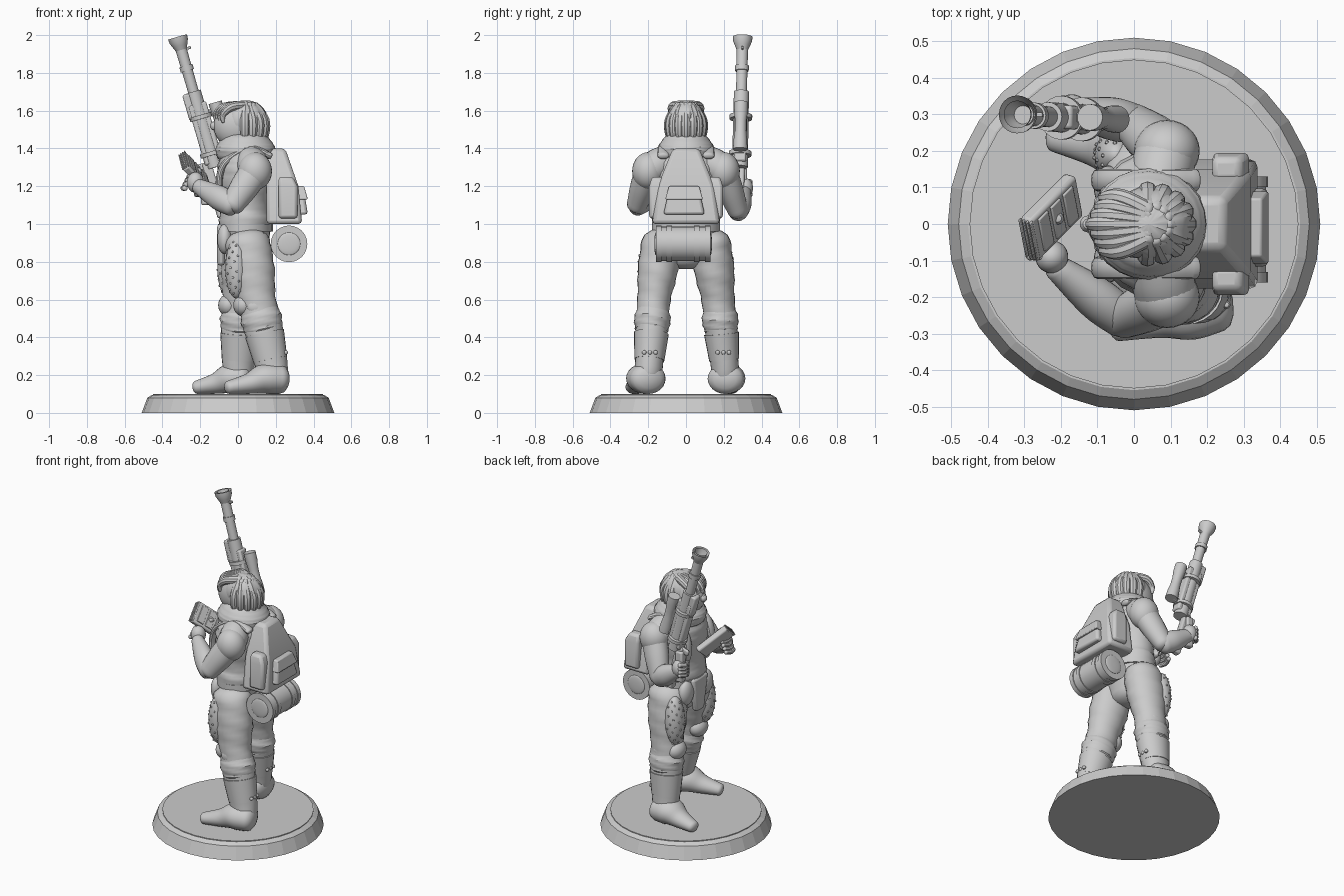
import bpy, bmesh, math
from mathutils import Vector, Matrix

if "Cube" in bpy.data.objects:
    bpy.data.objects.remove(bpy.data.objects["Cube"])

shade = (.6, .6, .6, 1)
grey = bpy.data.materials.new("plain grey")
grey.use_nodes = True
grey.diffuse_color = shade
grey.node_tree.nodes["Principled BSDF"].inputs["Base Color"].default_value = shade
smooth_parts = []


def vec(x, y, z):
    return Vector((x, y, z))


def finish(name, bm, bevel=0, smooth=True):
    bmesh.ops.recalc_face_normals(bm, faces=bm.faces)
    mesh = bpy.data.meshes.new(name)
    bm.to_mesh(mesh)
    bm.free()
    part = bpy.data.objects.new(name, mesh)
    bpy.context.collection.objects.link(part)
    mesh.materials.append(grey)
    if bevel:
        modifier = part.modifiers.new("rounded edges", "BEVEL")
        modifier.width, modifier.segments = bevel, 2
    if smooth:
        smooth_parts.append(part)


def skin(rings, hollow=False):
    bm = bmesh.new()
    loops = [[bm.verts.new(point) for point in ring] for ring in rings]
    for low, high in zip(loops, loops[1:]):
        for i in range(len(low)):
            bm.faces.new((low[i - 1], low[i], high[i], high[i - 1]))
    if not hollow:
        bm.faces.new(loops[0])
    bm.faces.new(loops[-1])
    return bm


def spline(rows, steps=5):
    """Smooth curve through the given rows."""
    padded = [rows[0]] + rows + [rows[-1]]
    curve = []
    for a, b, c, d in zip(padded, padded[1:], padded[2:], padded[3:]):
        for k in range(steps):
            t = k / steps
            curve.append(b + t / 2 * (c - a + t * (2 * a - 5 * b + 4 * c - d + t * (3 * (b - c) + d - a))))
    return curve + [rows[-1]]


def limb(name, points, radii, flat=1, dome=.6, fold=0, curved=True, sides=24, smooth=True, hollow=False):
    """Tube through points; flat widens it sideways, dome rounds its ends, fold wrinkles it."""
    rows = [Vector((*point, radius)) for point, radius in zip(points, radii)]
    if curved:
        rows = spline(rows)
    last = len(rows) - 1
    rings = []
    for i, row in enumerate(rows):
        along = (rows[min(i + 1, last)] - rows[max(i - 1, 0)]).xyz.normalized()
        side = vec(0, 0, 1) if abs(along.y) > .9 else vec(0, 1, 0)
        side = (side - along * side.dot(along)).normalized()
        depth = along.cross(side)
        end = (i == last) - (i == 0)
        caps = [k * math.pi / 7 for k in range(4)] if end and dome else [0]
        for cap in caps[::end or 1]:
            ring = []
            for k in range(sides):
                angle = math.tau * k / sides
                size = row.w * math.cos(cap) * (1 + fold * math.sin(2 * (i + angle)))
                ring.append(row.xyz + along * end * dome * row.w * math.sin(cap)
                            + side * flat * size * math.cos(angle) + depth * size * math.sin(angle))
            rings.append(ring)
    finish(name, skin(rings, hollow), smooth=smooth)


def rod(name, start, end, radii, flat=1, sides=24, smooth=True, hollow=False):
    """Straight turned part with evenly spaced radii."""
    points = [start.lerp(end, i / (len(radii) - 1)) for i in range(len(radii))]
    limb(name, points, radii, flat, dome=0, curved=False, sides=sides, smooth=smooth, hollow=hollow)


def ball(name, centre, size, warp=None, segments=28):
    bm = bmesh.new()
    bmesh.ops.create_uvsphere(bm, u_segments=segments, v_segments=segments // 2, radius=1)
    if warp:
        for vert in bm.verts:
            vert.co *= warp(vert.co)
    bm.transform(Matrix.Translation(centre) @ Matrix.Diagonal((*size, 1)))
    finish(name, bm)


def bead(name, centre, radius):
    ball(name, centre, (radius, radius, radius), segments=10)


def box(name, centre, size, turn, bevel=.01):
    bm = bmesh.new()
    bmesh.ops.create_cube(bm, size=1)
    bm.transform(Matrix.Translation(centre) @ turn @ Matrix.Diagonal((*size, 1)))
    finish(name, bm, bevel)


def slab(name, inner, middle, levels, bevel=.015):
    """Stacked rectangles; each level is height, outer x, half width."""
    finish(name, skin([[(inner, middle - half, z), (outer, middle - half, z),
                        (outer, middle + half, z), (inner, middle + half, z)]
                       for z, outer, half in levels]), bevel)


# Display base with a chamfered rim
rod("base", vec(0, 0, 0), vec(0, 0, .08), (.51, .48), sides=32, smooth=False)
rod("base_rim", vec(0, 0, .08), vec(0, 0, .095), (.48, .455), sides=32, smooth=False)
rod("base_top", vec(0, 0, .09), vec(0, 0, .1), (.45, .45), sides=32, smooth=False)


def spine(*heights):
    return [vec(.04, 0, z) for z in heights]


# Torso, belt, scarf and hanging cloth
limb("torso", spine(.82, 1, 1.1, 1.25, 1.34, 1.42), (.1, .14, .13, .15, .14, .09), flat=1.3, fold=.02)
rod("belt", *spine(.96, 1), (.145, .145), flat=1.25)
limb("scarf", spine(1.35, 1.39, 1.42, 1.46), (.15, .16, .15, .12), flat=.95, dome=.2, fold=.01)
slab("front_cloth", -.07, 0, [(.78, -.11, .04), (1, -.11, .08)])

# Head with swept hair
ball("head", vec(0, 0, 1.52), (.13, .09, .125))
bead("nose", vec(-.125, 0, 1.52), .025)
ball("hair", vec(.04, 0, 1.545), (.12, .1, .11),
     lambda c: 1 + .04 * math.sin(11 * math.atan2(c.y, c.x)) * c.xy.length)
crown = vec(.04, 0, 1.63)
for i in range(-4, 5):
    swing = vec(math.cos(i * .4), .85 * math.sin(i * .4), 0) / 10
    drop = vec(0, 0, -.08)
    limb("hair_lock", [crown + swing / 2, crown + swing + drop, crown + swing + 2 * drop,
                       crown + swing * .8 + 2.6 * drop], (.02, .028, .024, .01), sides=10)
for i in range(-3, 4):
    across = vec(0, i * .024, 0)
    sweep = vec(abs(i) * .012, 0, 0)
    limb("fringe_lock", [crown + across / 2, vec(-.07, 0, 1.62) + across + sweep,
                         vec(-.115, 0, 1.58) + across + sweep, vec(-.115, 0, 1.54) + across + sweep],
         (.024, .024, .018, .008), sides=10)

# Legs with boots, shin guards, knee pads and studded thigh armour
legs = {
    "left": (-1, vec(.05, -.13, .9), vec(.1, -.17, .6), vec(.19, -.2, .2), vec(-.05, -.28, 0)),
    "right": (1, vec(.04, .13, .9), vec(.02, .17, .6), vec(0, .21, .2), vec(-.22, .24, 0)),
}
for name, (sign, hip, knee, ankle, toe) in legs.items():
    limb(name + "_leg", [hip, hip.lerp(knee, .5), knee, knee.lerp(ankle, .4), ankle],
         (.12, .12, .1, .1, .08), flat=.88, fold=.03)
    heel = ankle + vec(.03, 0, 0)
    sole = [heel.lerp(toe, t) for t in (0, .3, .6, 1)]
    sizes = (.08, .08, .055, .035)
    limb(name + "_boot", [vec(p.x, p.y, .1 + r) for p, r in zip(sole, sizes)], sizes, flat=1.2)
    rod(name + "_shin_guard", knee.lerp(ankle, .45), knee.lerp(ankle, .8), (.105, .09), flat=.88)
    limb(name + "_gaiter", [knee.lerp(ankle, t) for t in (.1, .25, .4)], (.09, .11, .1), flat=.88, dome=.3, fold=.03)
    ball(name + "_knee_pad", knee + vec(-.07, 0, -.03), (.055, .07, .06))
    ball(name + "_knee_side_pad", knee + vec(0, sign * .07, -.04), (.05, .02, .04))
    ball(name + "_belt_pouch", vec(-.07, sign * .1, .92), (.04, .06, .08))
    thigh = hip.lerp(knee, .45) + vec(-.08, sign * .04, 0)
    size = vec(.06, .065, .16)
    ball(name + "_thigh_pad", thigh, size)
    for i in range(80):
        height = i / 40 - 1
        angle = i * 2.4
        ring = math.sqrt(1 - height * height)
        spot = vec(math.cos(angle) * ring, math.sin(angle) * ring, height)
        if spot.x < .3 and abs(height) < .9:
            bead("pad_stud", thigh + spot * size, .006)
    for i in range(3):
        bead("boot_rivet", knee.lerp(ankle, .7) + vec(.09, sign * (i - 1) * .03, 0), .012)


def fist(name, palm, step, knuckles):
    ball(name + "_hand", palm, (.045, .045, .055))
    for i in range(4):
        limb(name + "_finger", [palm + step * (i - 1.5) + knuckle for knuckle in knuckles],
             (.015, .014, .012), sides=10)


def arm(name, neck, shoulder, elbow, wrist):
    limb(name + "_shoulder_slope", [neck, neck.lerp(shoulder, .5), shoulder], (.07, .085, .085))
    ball(name + "_shoulder", shoulder, (.09, .085, .1))
    limb(name + "_upper_arm", [shoulder, shoulder.lerp(elbow, .5), elbow], (.08, .075, .06), flat=.9)
    limb(name + "_forearm", [elbow, elbow.lerp(wrist, .4), wrist], (.06, .065, .04), flat=.9)


# Left arm raising a ribbed tablet
arm("left", vec(.06, -.08, 1.36), vec(.09, -.2, 1.28), vec(-.03, -.26, 1.1), vec(-.21, -.12, 1.2))
fist("left", vec(-.225, -.09, 1.22), vec(.01, 0, .02), [vec(-.04, 0, 0), vec(-.05, .04, 0), vec(-.04, .08, .01)])
tablet = vec(-.225, .02, 1.27)
length = vec(.13, .13, -.14).normalized()
facing = length.cross(vec(.02, -.11, -.08)).normalized()
lean = Matrix((length, facing.cross(length), facing)).transposed().to_4x4()
box("tablet", tablet, (.22, .14, .04), lean)
for i in range(4):
    box("tablet_rib", tablet + lean @ vec(-.11, 0, i * .012 - .018), (.012, .13, .006), lean, bevel=.002)
for i in (-1, 0, 1):
    box("tablet_panel", tablet + lean @ vec(i * .06, 0, -.02), (.045, .11, .012), lean, bevel=.003)
bead("tablet_dial", tablet - lean @ vec(0, 0, .02), .018)

# Right arm gripping the rifle
arm("right", vec(.06, .08, 1.36), vec(.09, .2, 1.28), vec(0, .275, 1.07), vec(-.16, .31, 1.17))
fist("right", vec(-.17, .31, 1.19), vec(0, 0, .022), [vec(-.02, .03, 0), vec(-.05, 0, 0), vec(-.03, -.04, 0)])

# Rifle, placed by fraction along the barrel and offset from it
muzzle, tail = vec(-.32, .3, 1.99), vec(-.12, .285, 1.3)
tilt = vec(0, 0, -1).rotation_difference(tail - muzzle).to_matrix().to_4x4()


def on_gun(fraction, offset=0):
    return muzzle.lerp(tail, fraction) + tilt @ vec(offset, 0, 0)


def gun_rod(name, start, end, radii, offset=0, hollow=False):
    rod(name, on_gun(start, offset), on_gun(end, offset), radii, hollow=hollow)


gun_rod("muzzle_flare", 0, .1, (.052, .05, .04, .03), hollow=True)
gun_rod("muzzle_bore", 0, .08, (.038, .036, .03, .025), hollow=True)
gun_rod("barrel", .08, .5, (.03, .028))
gun_rod("barrel_ring", .22, .26, (.036, .036))
gun_rod("barrel_sleeve", .42, 1, (.04, .042))
for start in (.6, .88):
    gun_rod("rifle_band", start, start + .03, (.06, .06))
    box("scope_mount", on_gun(start, .06), (.05, .025, .03), tilt, bevel=.004)
gun_rod("scope", .54, .9, (.036, .036, .03, .03, .036, .038), offset=.095)
box("receiver", on_gun(.74), (.1, .065, .33), tilt)
box("foregrip", on_gun(.52, -.035), (.055, .06, .14), tilt)
box("front_sight", on_gun(.1, .035), (.035, .012, .014), tilt, bevel=.003)
box("stock", vec(-.125, .285, 1.18), (.05, .045, .3), tilt)
box("pistol_grip", vec(-.17, .3, 1.2), (.05, .045, .2), Matrix.Identity(4))
box("trigger_guard", vec(-.19, .29, 1.3), (.07, .02, .04), tilt)

# Backpack, pockets and straps
slab("backpack", .15, 0, [(1, .34, .18), (1.2, .32, .15), (1.4, .25, .07)], bevel=.02)
slab("back_pocket", .3, -.01, [(1.05, .37, .11), (1.2, .345, .075)])
slab("pocket_flap", .3, -.01, [(1.13, .37, .1), (1.2, .35, .08)], bevel=.006)
for sign in (-1, 1):
    slab("side_pocket", .215, sign * .15, [(1.03, .315, .045), (1.2, .315, .045), (1.25, .29, .03)])
    path = [(.17, 1.36), (.06, 1.4), (-.07, 1.32), (-.1, 1.2), (-.06, 1.08)]
    limb("shoulder_strap", [vec(x, sign * .12, z) for x, z in path], [.018] * len(path), flat=1.7, sides=12)

# Bedroll under the pack, with raised bands and dished ends
roll_start, roll_end = vec(.27, -.16, .895), vec(.27, .13, .895)
rod("bedroll", roll_start, roll_end, (.092, .092))
for t in (0, .2, .7, .9):
    rod("bedroll_band", roll_start.lerp(roll_end, t), roll_start.lerp(roll_end, t + .1), (.097, .097))
for end in (roll_start, roll_end):
    ball("bedroll_core", end, (.06, .008, .06))

# Smooth the rounded surfaces and keep hard edges
bpy.ops.object.select_all(action="DESELECT")
for part in smooth_parts:
    part.select_set(True)
bpy.context.view_layer.objects.active = smooth_parts[0]
bpy.ops.object.shade_smooth_by_angle(angle=math.radians(35))
